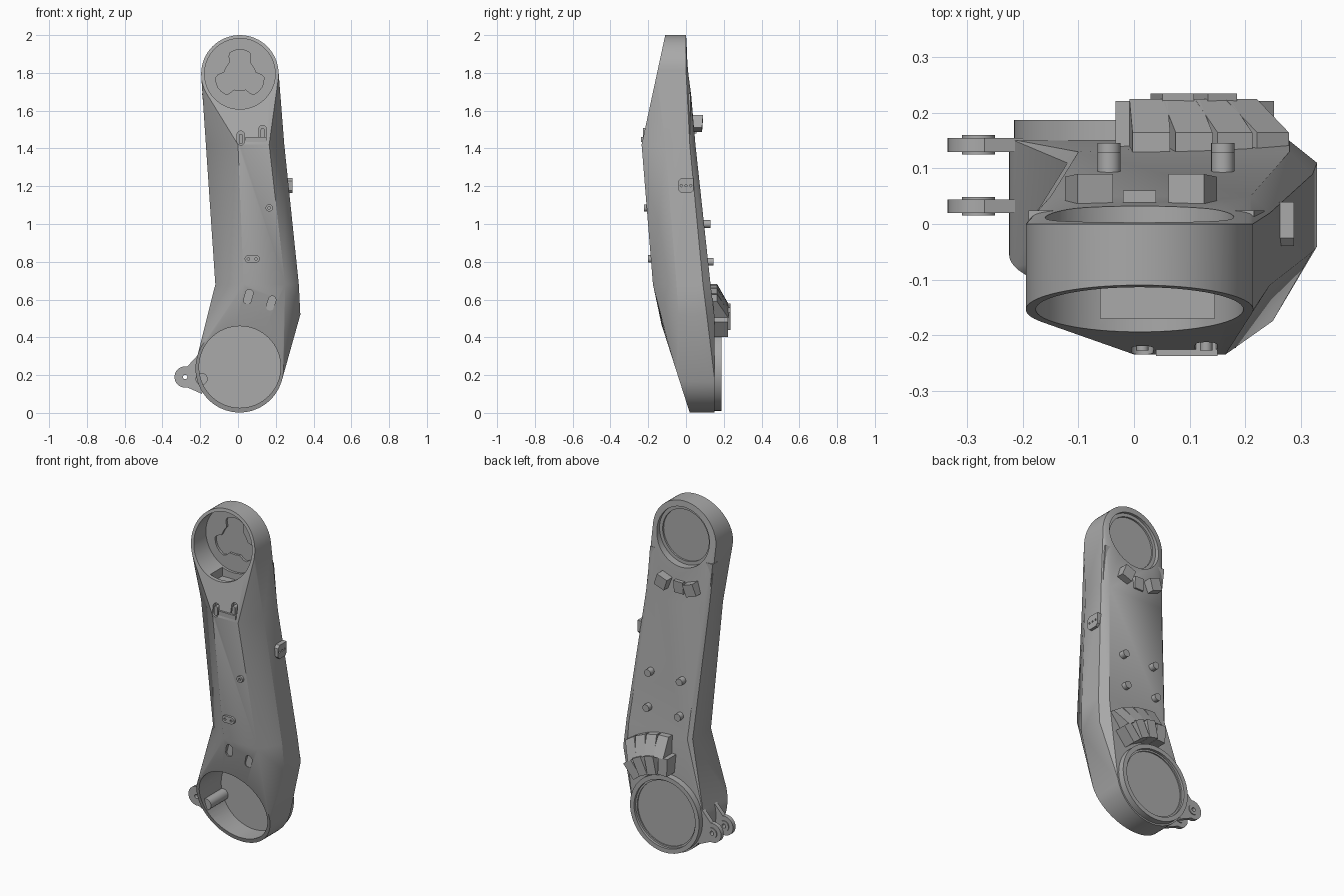
import bpy, bmesh, math
from mathutils import Vector

if "Cube" in bpy.data.objects:
    bpy.data.objects.remove(bpy.data.objects["Cube"])

grey = bpy.data.materials.new("mid_grey")
grey.diffuse_color = (0.40, 0.40, 0.40, 1)
grey.use_nodes = True
grey.node_tree.nodes["Principled BSDF"].inputs["Base Color"].default_value = grey.diffuse_color
TOP, LOW = (0.01, 1.795), (0.008, 0.235)      # joint centres (x, z)


def finish(name, bm):
    bmesh.ops.recalc_face_normals(bm, faces=bm.faces)
    me = bpy.data.meshes.new(name)
    bm.to_mesh(me)
    bm.free()
    me.materials.append(grey)
    ob = bpy.data.objects.new(name, me)
    bpy.context.collection.objects.link(ob)
    return ob


def circle(c, r, n=64):
    return [(c[0] + r * math.cos(2 * math.pi * i / n), c[1] + r * math.sin(2 * math.pi * i / n)) for i in range(n)]


def pill(cx, cz, w, h, tilt=0, n=8):
    """Rounded slot outline, longest along h."""
    r, out = w / 2, []
    for i in range(2 * n):
        a = math.pi * i / (n - 0.5) if i < n else math.pi * (i - 0.5) / (n - 0.5)
        s = 1 if i < n else -1
        x, z = r * math.cos(a), r * math.sin(a) + s * (h / 2 - r)
        out.append((cx + x * math.cos(tilt) - z * math.sin(tilt), cz + x * math.sin(tilt) + z * math.cos(tilt)))
    return out


def prism(name, pts, y0, y1):
    """Outline in x, z extruded along y."""
    bm = bmesh.new()
    a = [bm.verts.new((x, y0, z)) for x, z in pts]
    b = [bm.verts.new((x, y1, z)) for x, z in pts]
    bm.faces.new(a)
    bm.faces.new(b[::-1])
    for i in range(len(pts)):
        j = (i + 1) % len(pts)
        bm.faces.new((a[i], b[i], b[j], a[j]))
    return finish(name, bm)


def hull(bm, pts, open_z):
    """Convex piece, left open where it meets its neighbour."""
    vs = [bm.verts.new(p) for p in pts]
    g = bmesh.ops.convex_hull(bm, input=vs)
    junk = [v for v in g["geom_interior"] + g["geom_unused"] if isinstance(v, bmesh.types.BMVert)]
    bmesh.ops.delete(bm, geom=list(set(junk)), context='VERTS')
    caps = [f for f in bm.faces if any(all(abs(v.co.z - z) < 1e-4 for v in f.verts) for z in open_z)]
    bmesh.ops.delete(bm, geom=caps, context='FACES_ONLY')


def boolean(ob, cutter, op='DIFFERENCE', keep=False):
    m = ob.modifiers.new("b", 'BOOLEAN')
    m.object, m.operation, m.solver = cutter, op, 'EXACT'
    dg = bpy.context.evaluated_depsgraph_get()
    me = bpy.data.meshes.new_from_object(ob.evaluated_get(dg))
    ob.modifiers.clear()
    ob.data = me
    if not keep:
        bpy.data.objects.remove(cutter)


def front_y(z):
    return -0.235 + (1.42 - z) / 0.74 * 0.06


# Arm shell: upper joint, straight middle and lower joint as convex pieces
hi = [(x, y, 1.42) for x, y in ((-0.17, -0.10), (0, -0.235), (0.165, -0.235), (0.245, -0.11),
                                (0.245, 0.02), (0.21, 0.05), (-0.15, 0.05), (-0.17, 0.03))]
lo = [(x, y, 0.68) for x, y in ((-0.12, -0.06), (0.03, -0.175), (0.25, -0.175), (0.322, -0.05),
                                (0.322, 0.09), (0.28, 0.13), (-0.10, 0.13), (-0.12, 0.11))]
knee = [(0.33, -0.04, 0.52), (0.33, 0.11, 0.52), (0.28, 0.15, 0.52)]
ring_t, ring_l = circle(TOP, 0.205), circle(LOW, 0.233)
bm = bmesh.new()
hull(bm, hi + [(x, -0.11 - (2 - z) * 0.215, z) for x, z in ring_t] + [(x, 0, z) for x, z in ring_t], (1.42,))
hull(bm, hi + lo, (1.42, 0.68))
hull(bm, lo + knee + [(x, 0.02 - z * 0.32, z) for x, z in ring_l] + [(x, 0.15, z) for x, z in ring_l], (0.68,))
bmesh.ops.remove_doubles(bm, verts=bm.verts, dist=1e-4)
bmesh.ops.dissolve_limit(bm, angle_limit=0.01, verts=bm.verts, edges=bm.edges)
bmesh.ops.triangulate(bm, faces=[f for f in bm.faces if len(f.verts) > 4])
shell = finish("arm_shell", bm)

# Joint sockets, cable notch and rear recesses
boolean(shell, prism("cut", circle(TOP, 0.187), -0.5, -0.045))
boolean(shell, prism("cut", circle(TOP, 0.17), -0.012, 0.2))
boolean(shell, prism("cut", circle(TOP, 0.15), -0.022, 0.2))
boolean(shell, prism("cut", [(-0.06, 1.57), (0.145, 1.57), (0.145, 1.7), (-0.06, 1.7)], -0.17, -0.06))
low_cut = prism("low_cutter", circle((0.01, 0.243), 0.216), -0.5, 0.14)
boolean(shell, low_cut, keep=True)

# Three-lobed recess in the upper socket floor
lobe = []
for k in range(3):
    a0 = math.pi / 2 + k * 2 * math.pi / 3
    for d, r in ((-60, 0.082), (-38, 0.085), (-30, 0.115), (-24, 0.128), (-12, 0.132),
                 (0, 0.134), (12, 0.132), (24, 0.128), (30, 0.115), (38, 0.085)):
        a = a0 + math.radians(d)
        lobe.append((TOP[0] + r * math.cos(a), TOP[1] - 0.005 + r * math.sin(a)))
boolean(shell, prism("cut", lobe, -0.1, -0.032))

# Front slots
for x, z, w, h, t in ((0.055, 0.615, 0.04, 0.08, -0.25), (0.175, 0.58, 0.04, 0.08, -0.3),
                      (0.015, 1.455, 0.04, 0.075, 0), (0.13, 1.485, 0.04, 0.075, 0)):
    y = front_y(z) if z < 1 else -0.222
    boolean(shell, prism("cut", pill(x, z, w, h, t), -0.4, y + 0.025))

# Front buttons and clip bar
prism("clip_bar", [(0.04, 1.435), (0.15, 1.435), (0.15, 1.46), (0.04, 1.46)], -0.238, -0.2)
for x, z in ((0.015, 1.45), (0.13, 1.48)):
    prism("clip_tongue", pill(x, z, 0.022, 0.055), -0.228, -0.19)
button = prism("front_button", circle((0.165, 1.085), 0.019, 24), -0.223, -0.18)
boolean(button, prism("cut", circle((0.165, 1.085), 0.007, 16), -0.3, -0.213))
plate = prism("front_plate", pill(0.075, 0.815, 0.04, 0.08, math.pi / 2), -0.201, -0.16)
for x in (0.055, 0.095):
    boolean(plate, prism("cut", circle((x, 0.815), 0.007, 16), -0.3, -0.193))

# Side plate on the right with three screw holes
bm = bmesh.new()
side = [(0.02, 0.04), (-0.025, 0.04), (-0.04, 0.025), (-0.04, -0.025), (-0.025, -0.04), (0.025, -0.04),
        (0.04, -0.025), (0.04, 0.04)]
vs = [bm.verts.new((0.255, y, 1.203 + z)) for y, z in side]
f = bm.faces.new(vs)
ext = bmesh.ops.extrude_face_region(bm, geom=[f])["geom"]
bmesh.ops.translate(bm, vec=(0.033, 0, 0), verts=[v for v in ext if isinstance(v, bmesh.types.BMVert)])
side_plate = finish("side_plate", bm)
for y in (-0.025, 0.0, 0.025):
    cut = prism("cut", circle((0, 0), 0.006, 12), -0.01, 0.01)
    cut.rotation_euler = (0, 0, math.pi / 2)
    cut.location = (0.288, y, 1.203)
    bpy.context.view_layer.update()
    boolean(side_plate, cut)

# Rear collar under the upper joint
collar = prism("upper_collar", [(-0.165, 1.47), (0.235, 1.47), (0.216, 1.69), (-0.19, 1.69)], -0.02, 0.024)
boolean(collar, prism("cut", circle(TOP, 0.19), -0.1, 0.1))

# Lower joint rear cap with raised rim
cap = prism("lower_cap", circle(LOW, 0.224), 0.138, 0.187)
boolean(cap, prism("cut", circle(LOW, 0.198), 0.172, 0.3))
boolean(cap, prism("cut", circle(LOW, 0.188), 0.165, 0.3))


def radial_block(name, c, deg, half, r0, r1, y0, y1, y1_out=None):
    """Block in a fan round a joint; rear face may slope outward."""
    a = math.radians(deg)
    u, t = Vector((math.cos(a), math.sin(a))), Vector((-math.sin(a), math.cos(a)))
    pts = [Vector(c) + u * r + t * s for r, s in ((r0, -half), (r0, half), (r1, half), (r1, -half))]
    ob = prism(name, [tuple(p) for p in pts], y0, y1)
    if y1_out is not None:
        for i in (6, 7):
            ob.data.vertices[i].co.y = y1_out
    return ob


# Upper clamp: two side blocks and a lower middle one
for d, h, y in ((-109, 0.034, 0.09), (-90, 0.03, 0.06), (-70, 0.034, 0.09)):
    radial_block("upper_clamp", TOP, d, h, 0.245, 0.315, 0.0, y, y - 0.005)

# Lower clamp: fan of blocks with a sloped cap beyond
for d, y in ((92, 0.222), (78, 0.235), (64, 0.235), (50, 0.222)):
    radial_block("lower_clamp", LOW, d, 0.029, 0.242, 0.345, 0.1, y)
for d in (87, 77, 67, 57):
    radial_block("clamp_cap", LOW, d, 0.034, 0.34, 0.445, 0.08, 0.225, 0.165)

# Rear pegs
for x in (-0.045, 0.16):
    for z, y in ((1.0, 0.13), (0.8, 0.146)):
        prism("rear_peg", circle((x, z), 0.021, 24), 0.06, y)

# Hinge lugs with bosses at the lower left
pin = (-0.28, 0.19)
tip = [p for p in circle(pin, 0.056, 32) if p[0] < -0.262]
for y0, y1 in ((0.02, 0.044), (0.13, 0.155)):
    lug = prism("hinge_lug", tip + [(-0.19, 0.10), (-0.18, 0.2), (-0.2, 0.32)], y0, y1)
    boolean(lug, low_cut, keep=True)
    boss = prism("hinge_boss", circle(pin, 0.03, 32), y0 - 0.005, y1 + 0.005)
    for ob in (lug, boss):
        boolean(ob, prism("cut", circle(pin, 0.012, 16), -0.2, 0.4))

# Bulge inside the lower socket next to the hinge
prism("socket_bulge", circle((-0.193, 0.18), 0.032, 32), -0.02, 0.142)
bpy.data.objects.remove(low_cut)

# Smooth shading with sharp edges kept
for ob in bpy.context.scene.objects:
    ob.select_set(True)
    bpy.context.view_layer.objects.active = ob
bpy.ops.object.shade_smooth_by_angle(angle=math.radians(25))
